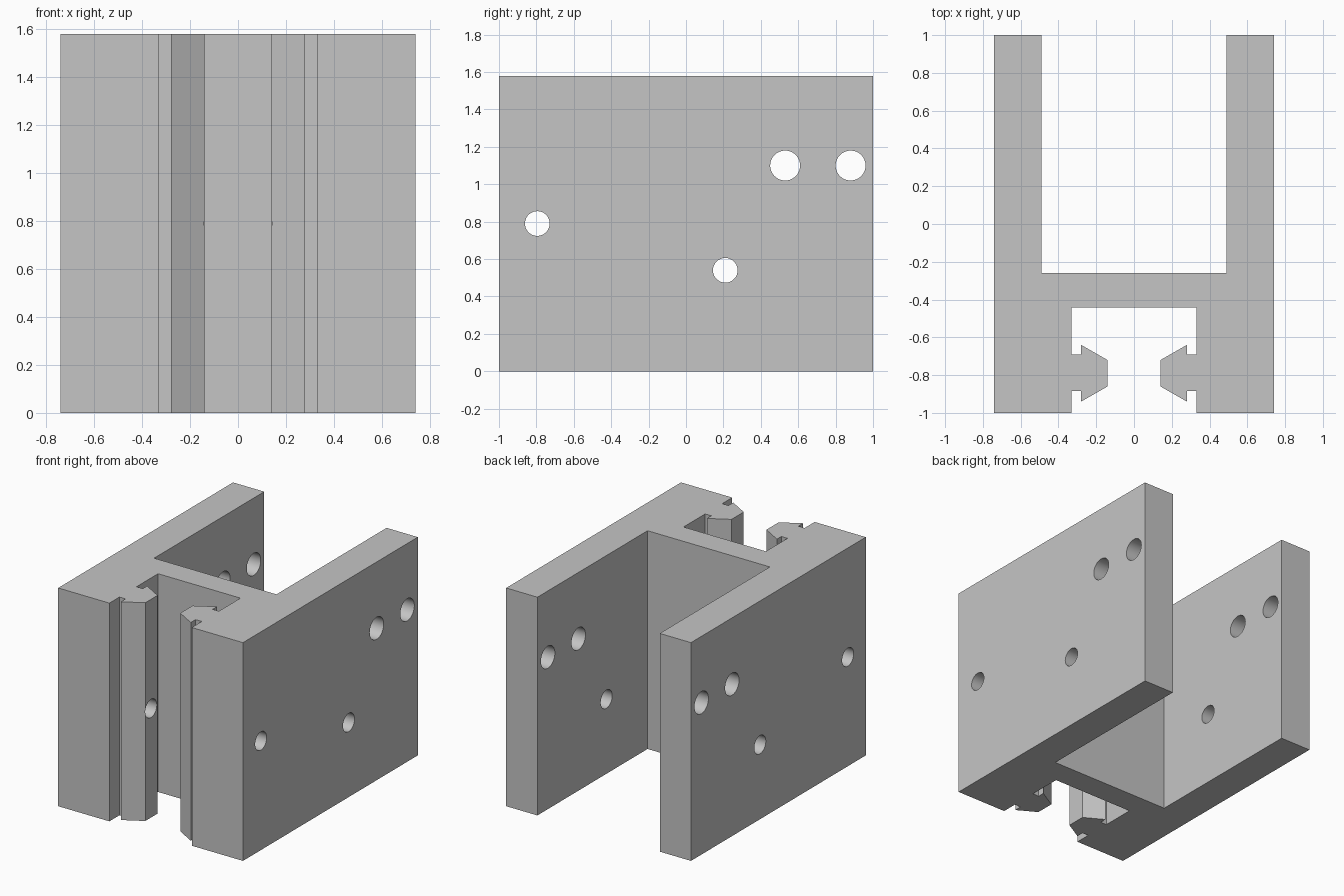
import bpy
import bmesh
import math
from mathutils import Matrix

if "Cube" in bpy.data.objects:
    bpy.data.objects.remove(bpy.data.objects["Cube"], do_unlink=True)

HEIGHT = 1.58

grey = bpy.data.materials.new("light_grey")
grey.use_nodes = True
colour = (0.56, 0.56, 0.56, 1)
grey.diffuse_color = colour
grey.node_tree.nodes["Principled BSDF"].inputs["Base Color"].default_value = colour


def make_object(name, bm):
    bmesh.ops.recalc_face_normals(bm, faces=bm.faces)
    mesh = bpy.data.meshes.new(name)
    bm.to_mesh(mesh)
    bm.free()
    mesh.materials.append(grey)
    obj = bpy.data.objects.new(name, mesh)
    bpy.context.collection.objects.link(obj)
    return obj


# Half outline of the extruded bracket: wall, web, groove and clamping jaw
half = [
    (0.49, -0.26), (0.49, 1), (0.74, 1), (0.74, -1), (0.33, -1),
    (0.33, -0.885), (0.28, -0.885), (0.28, -0.94), (0.14, -0.86),
    (0.14, -0.72), (0.28, -0.64), (0.28, -0.69), (0.33, -0.69),
    (0.33, -0.443),
]
outline = half + [(-x, y) for x, y in reversed(half)]

bm = bmesh.new()
base = bm.faces.new([bm.verts.new((x, y, 0)) for x, y in outline])
top = bmesh.ops.extrude_face_region(bm, geom=[base], use_keep_orig=True)["geom"]
bmesh.ops.translate(bm, vec=(0, 0, HEIGHT),
                    verts=[v for v in top if isinstance(v, bmesh.types.BMVert)])
bracket = make_object("channel_bracket", bm)

# Cross holes drilled through both walls: y, z, radius
holes = [(0.53, 1.10, 0.08), (0.88, 1.10, 0.08),
         (0.21, 0.54, 0.066), (-0.795, 0.79, 0.066)]
bm = bmesh.new()
for y, z, radius in holes:
    bmesh.ops.create_cone(
        bm, cap_ends=True, segments=48, radius1=radius, radius2=radius, depth=2,
        matrix=Matrix.Translation((0, y, z)) @ Matrix.Rotation(math.pi / 2, 4, "Y"))
drill = make_object("hole_cutter", bm)
drill.hide_render = True

cut = bracket.modifiers.new("holes", "BOOLEAN")
cut.operation = "DIFFERENCE"
cut.solver = "EXACT"
cut.object = drill

bpy.ops.object.select_all(action="DESELECT")
bracket.select_set(True)
bpy.context.view_layer.objects.active = bracket
bpy.ops.object.modifier_apply(modifier=cut.name)
bpy.data.objects.remove(drill, do_unlink=True)

# Smooth hole walls with crisp edges
bpy.ops.object.shade_smooth_by_angle(angle=math.radians(25))
